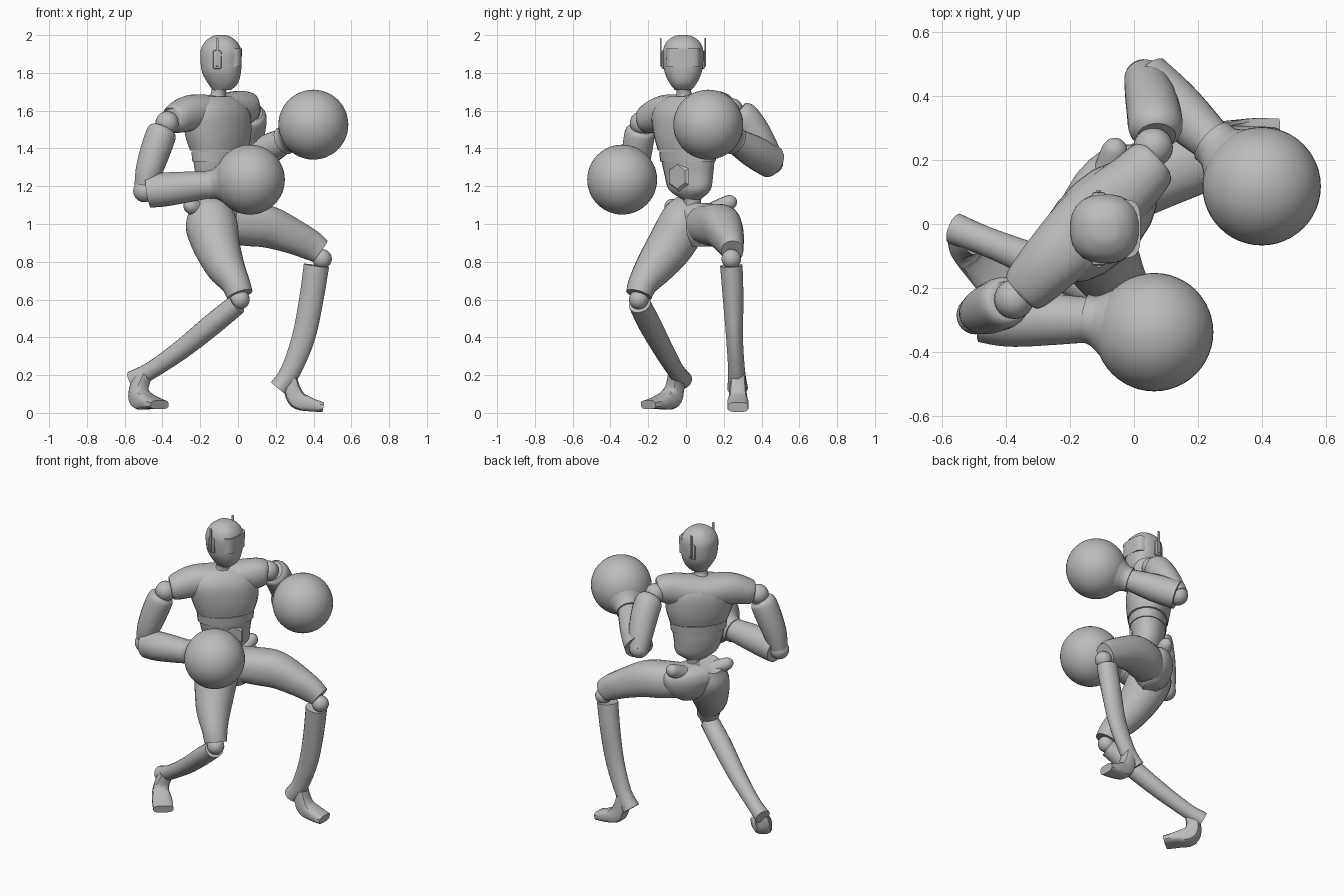
import bpy, bmesh, math
from mathutils import Vector, Matrix

if "Cube" in bpy.data.objects:
    bpy.data.objects.remove(bpy.data.objects["Cube"], do_unlink=True)

grey = bpy.data.materials.new("plain grey")
grey.use_nodes = True
grey.diffuse_color = (.5, .5, .5, 1)
grey.node_tree.nodes["Principled BSDF"].inputs["Base Color"].default_value = (.5, .5, .5, 1)

X, Y, Z = Vector((1, 0, 0)), Vector((0, 1, 0)), Vector((0, 0, 1))
SHOULDER_LINE = Vector((.68, .73, 0))
CHEST_FRONT = Vector((.73, -.68, 0))
HIP_LINE = Vector((.52, .85, 0))


def finish(name, bm, angle=40):
    """Turn a bmesh into a smooth-shaded object with the one material."""
    bmesh.ops.recalc_face_normals(bm, faces=bm.faces)
    mesh = bpy.data.meshes.new(name)
    bm.to_mesh(mesh)
    bm.free()
    mesh.materials.append(grey)
    obj = bpy.data.objects.new(name, mesh)
    bpy.context.collection.objects.link(obj)
    bpy.ops.object.select_all(action="DESELECT")
    obj.select_set(True)
    bpy.context.view_layer.objects.active = obj
    bpy.ops.object.shade_smooth_by_angle(angle=math.radians(angle))


def refine(rings, steps):
    """Catmull-Rom interpolation of ring positions and radii."""
    padded = [rings[0]] + list(rings) + [rings[-1]]
    result = []
    for a, b, c, d in zip(padded, padded[1:], padded[2:], padded[3:]):
        for step in range(steps):
            t = step / steps
            result.append([
                .5 * (2 * q + (r - p) * t + (2 * p - 5 * q + 4 * r - s) * t * t
                      + (3 * q - p - 3 * r + s) * t ** 3)
                for p, q, r, s in zip(a, b, c, d)])
    result.append(list(rings[-1]))
    return result


def loft(name, rings, side=X, sides=20, steps=4, level=False, power=1):
    """Skin rings (x, y, z, radius along side, other radius); power < 1 squares them."""
    rings = [tuple(r) + (r[-1],) if len(r) == 4 else r for r in rings]
    rings = refine(rings, steps)
    centres = [Vector(r[:3]) for r in rings]
    bm = bmesh.new()
    loops = []
    for i, ring in enumerate(rings):
        after = centres[min(i + 1, len(rings) - 1)]
        along = Z if level else (after - centres[max(i - 1, 0)]).normalized()
        u = (side - along * side.dot(along)).normalized()
        v = along.cross(u)
        loop = []
        for k in range(sides):
            a = math.tau * (k + .5) / sides
            c, s = [math.copysign(abs(w) ** power, w) for w in (math.cos(a), math.sin(a))]
            loop.append(bm.verts.new(centres[i] + u * ring[3] * c + v * ring[4] * s))
        loops.append(loop)
    for low, high in zip(loops, loops[1:]):
        for k in range(sides):
            n = (k + 1) % sides
            bm.faces.new((low[k], low[n], high[n], high[k]))
    bm.faces.new(loops[0])
    bm.faces.new(loops[-1])
    finish(name, bm)


def ball(name, centre, radius, segments=24):
    bm = bmesh.new()
    bmesh.ops.create_uvsphere(bm, u_segments=segments, v_segments=segments // 2,
                              radius=radius, matrix=Matrix.Translation(centre))
    finish(name, bm)


def box(name, centre, size, bevel):
    bm = bmesh.new()
    bmesh.ops.create_cube(bm, size=1, matrix=Matrix.Translation(centre)
                          @ Matrix.Diagonal((*size, 1)))
    bmesh.ops.bevel(bm, geom=bm.edges[:], offset=bevel, segments=2,
                    affect="EDGES", profile=.5)
    finish(name, bm, 25)


# Head, visor, ear pads with aerials, neck
loft("head", [(-.085, -.015, 1.71, .05, .045), (-.08, -.015, 1.745, .08, .072),
              (-.087, -.015, 1.8, .103, .098), (-.09, -.015, 1.86, .109, .107),
              (-.09, -.015, 1.92, .108, .107), (-.09, -.015, 1.965, .085, .088),
              (-.09, -.015, 1.993, .048, .05), (-.09, -.015, 2, .02, .02)],
     sides=24, level=True, power=.85)
# The visor is an upright band following the brow, squared at its corners
loft("visor", [(-.045, -.015, 1.83, .064, .09), (-.045, -.015, 1.93, .066, .092)],
     sides=24, steps=1, level=True, power=.55)
for label, sign in (("right", -1), ("left", 1)):
    box(label + "_ear_pad", (-.11, -.015 + sign * .104, 1.87), (.045, .022, .1), .01)
    box(label + "_aerial", (-.11, -.015 + sign * .118, 1.91), (.014, .008, .15), .002)
loft("neck", [(-.12, 0, 1.62, .09), (-.115, 0, 1.66, .06),
              (-.105, -.01, 1.69, .04), (-.095, -.015, 1.74, .045)], level=True)

# Torso: shoulder yoke, chest, rib band, abdomen and waist joint
loft("shoulder_yoke", [(-.35, -.215, 1.55, .06, .06), (-.335, -.2, 1.555, .076, .08),
                       (-.25, -.11, 1.588, .095, .1), (-.13, .01, 1.595, .09, .115),
                       (0, .13, 1.61, .095, .095), (.055, .19, 1.62, .08, .082),
                       (.07, .205, 1.62, .06, .06)], Z, power=.9)
loft("chest", [(-.1, .01, 1.39, .18, .12), (-.105, .01, 1.47, .205, .135),
               (-.115, .005, 1.58, .215, .135), (-.12, .005, 1.64, .18, .11),
               (-.12, .005, 1.675, .11, .075)], SHOULDER_LINE, level=True, power=.9)
loft("rib_band", [(-.1, .01, 1.33, .172, .112), (-.1, .01, 1.385, .178, .117)],
     SHOULDER_LINE, level=True)
loft("abdomen", [(-.085, .03, 1.13, .05, .045), (-.09, .02, 1.18, .128, .085),
                 (-.1, .015, 1.26, .15, .1), (-.1, .01, 1.34, .165, .11)],
     SHOULDER_LINE, level=True)
loft("waist_joint", [(-.085, .04, 1.05, .07), (-.085, .035, 1.1, .045),
                     (-.085, .03, 1.18, .06)], level=True)
belly = Vector((-.085, .025, 1.25)) + CHEST_FRONT * .09
loft("belly_plate", [(*belly, .08, .08), (*(belly + CHEST_FRONT * .016), .065, .065)],
     SHOULDER_LINE, sides=6, steps=1)

# Pelvis with rounded hip bumps
loft("pelvis", [(-.07, .08, .88, .06, .05), (-.08, .08, .94, .15, .1),
                (-.1, .07, 1.02, .2, .115), (-.105, .065, 1.08, .185, .1),
                (-.1, .06, 1.11, .08, .06)], HIP_LINE, level=True)
for label, tip in (("right", (-.265, -.09, 1.1)), ("left", (-.055, .25, 1.125))):
    inner, tip = Vector((-.1, .08, 1.03)), Vector(tip)
    loft(label + "_hip_bump", [(*inner.lerp(tip, .4), .05), (*inner.lerp(tip, .85), .042),
                               (*tip, .032), (*inner.lerp(tip, 1.08), .01)],
         CHEST_FRONT, sides=12)

# Right leg
loft("right_thigh", [(-.19, .01, 1.11, .075, .07), (-.165, -.005, 1.06, .118, .11),
                     (-.14, -.025, .99, .138, .128), (-.115, -.08, .89, .125, .125),
                     (-.07, -.16, .78, .105, .105), (-.015, -.225, .69, .078, .08),
                     (.01, -.25, .625, .07, .07)])
ball("right_knee", (.01, -.25, .6), .052)
loft("right_shin", [(-.005, -.245, .575, .06, .055), (-.14, -.19, .465, .062, .058),
                    (-.3, -.12, .335, .054, .052), (-.46, -.055, .225, .046, .046),
                    (-.56, -.015, .172, .05, .05)], Vector((.38, .92, 0)))
loft("right_foot", [(-.5, -.05, .2, .04, .04), (-.525, -.06, .13, .045, .045),
                    (-.515, -.085, .075, .055, .055), (-.465, -.14, .055, .062, .036),
                    (-.415, -.2, .043, .062, .024)],
     Vector((.75, .6, 0)), sides=12, power=.6)

# Left leg
loft("left_thigh", [(-.08, .09, 1, .11, .1), (.05, .15, .995, .115, .112),
                    (.16, .188, .985, .108, .112), (.3, .222, .93, .086, .092),
                    (.39, .24, .885, .066, .08), (.435, .245, .855, .058, .068)],
     Y, power=.88)
ball("left_knee", (.445, .24, .815), .052)
loft("left_shin", [(.415, .24, .78, .06, .068), (.388, .25, .6, .055, .065),
                   (.347, .257, .4, .045, .062), (.278, .268, .22, .045, .054),
                   (.215, .273, .13, .055, .052)], Y)
loft("left_foot", [(.27, .275, .2, .04, .04), (.285, .275, .13, .045, .045),
                   (.315, .275, .07, .05, .05), (.38, .275, .045, .057, .038),
                   (.452, .275, .03, .055, .026)], Y, sides=12, power=.6)

# Arms: shoulder ball, upper arm, elbow, forearm, cuff and round glove
ARMS = {
    "right": dict(
        shoulder=(-.375, -.235, 1.535), elbow=(-.495, -.285, 1.175),
        upper=[(-.395, -.24, 1.505, .062), (-.405, -.245, 1.48, .08),
               (-.44, -.26, 1.38, .08), (-.475, -.275, 1.27, .07),
               (-.5, -.28, 1.17, .05)],
        fore=[(-.475, -.285, 1.17, .085), (-.37, -.295, 1.185, .09),
              (-.13, -.3, 1.21, .07)],
        glove=(.063, -.338, 1.235)),
    "left": dict(
        shoulder=(.06, .24, 1.605), elbow=(.03, .455, 1.325),
        upper=[(.07, .275, 1.595, .06), (.068, .3, 1.57, .084),
               (.06, .36, 1.49, .084), (.045, .42, 1.39, .075),
               (.03, .46, 1.32, .062)],
        fore=[(.035, .45, 1.33, .088), (.14, .355, 1.385, .085),
              (.27, .235, 1.455, .062)],
        glove=(.399, .118, 1.526)),
}
for label, arm in ARMS.items():
    ball(label + "_shoulder_ball", arm["shoulder"], .062)
    loft(label + "_upper_arm", arm["upper"])
    ball(label + "_elbow", arm["elbow"], .06)
    loft(label + "_forearm", arm["fore"], Z)
    glove = Vector(arm["glove"])
    outward = (Vector(arm["fore"][-1][:3]) - glove).normalized()
    loft(label + "_glove_cuff", [(*(glove + outward * .225), .077),
                                 (*(glove + outward * .19), .08),
                                 (*(glove + outward * .14), .115)], Z)
    ball(label + "_glove", glove, .185, 48)
